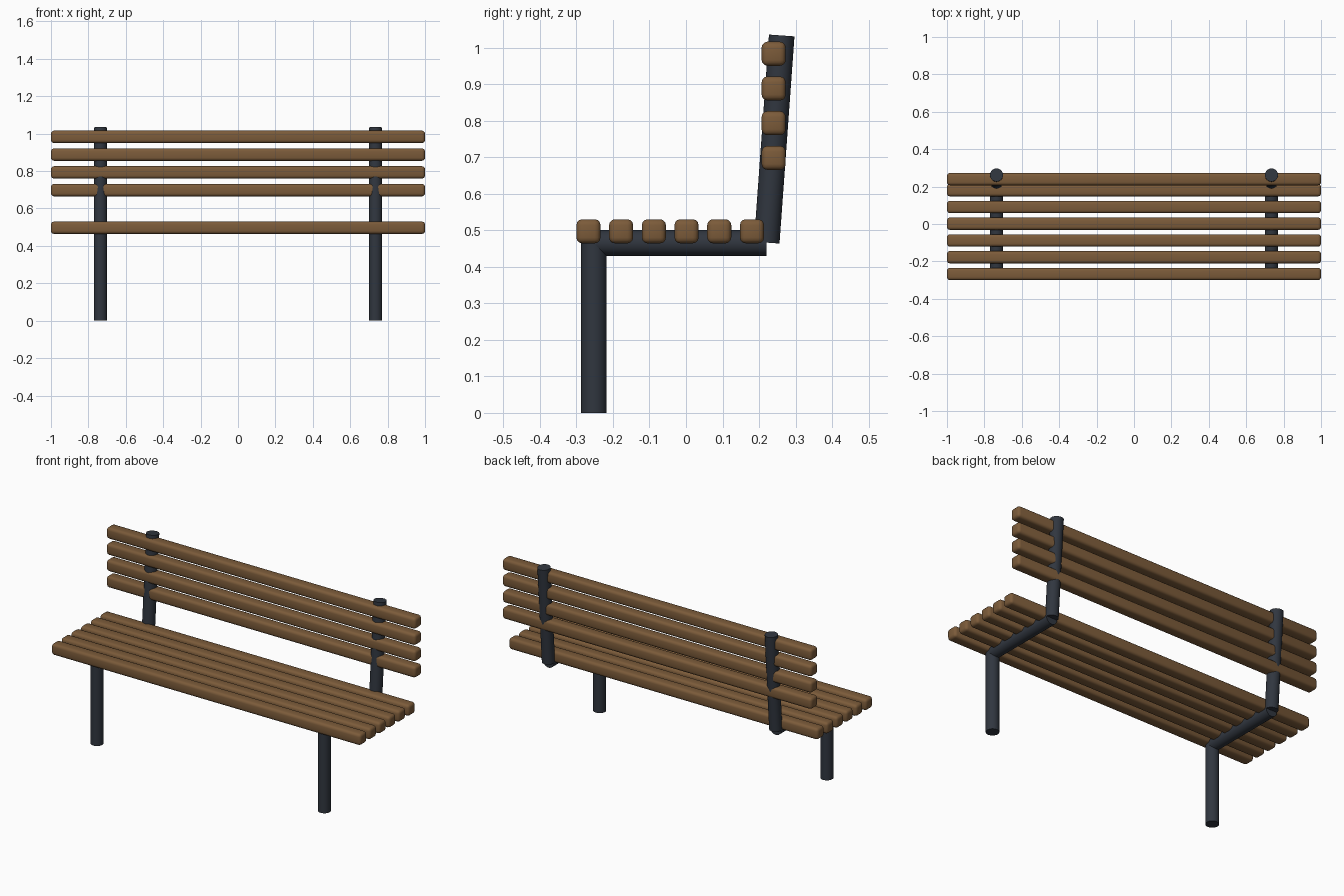
import bpy
import math
from mathutils import Vector

default = bpy.data.objects.get("Cube")
if default:
    bpy.data.objects.remove(default, do_unlink=True)


def make_material(name, color):
    mat = bpy.data.materials.new(name)
    mat.use_nodes = True
    mat.diffuse_color = color
    bsdf = mat.node_tree.nodes["Principled BSDF"]
    bsdf.inputs["Base Color"].default_value = color
    bsdf.inputs["Roughness"].default_value = 0.7
    return mat


WOOD = make_material("brown wood", (0.2, 0.105, 0.042, 1))
METAL = make_material("dark metal", (0.03, 0.037, 0.05, 1))

SLAT = 0.066      # square section of every slat
RADIUS = 0.035    # tube radius of the frame


def finish(obj, name, mat):
    obj.name = name
    obj.data.materials.append(mat)
    bpy.ops.object.shade_smooth_by_angle(angle=math.radians(40))


def slat(name, y, z):
    """Full-width square bar with rounded edges."""
    bpy.ops.mesh.primitive_cube_add(size=1, location=(0, y, z))
    obj = bpy.context.object
    obj.scale = (2, SLAT, SLAT)
    bpy.ops.object.transform_apply(location=False, rotation=False, scale=True)
    bevel = obj.modifiers.new("rounded edges", "BEVEL")
    bevel.width = 0.016
    bevel.segments = 3
    bpy.ops.object.modifier_apply(modifier=bevel.name)
    finish(obj, name, WOOD)


def tube(name, start, end):
    """Round bar running between two points."""
    a, b = Vector(start), Vector(end)
    axis = b - a
    bpy.ops.mesh.primitive_cylinder_add(
        vertices=32, radius=RADIUS, depth=axis.length, location=(a + b) / 2,
        rotation=axis.to_track_quat("Z", "Y").to_euler())
    finish(bpy.context.object, name, METAL)


# Seat slats, front to back
for i in range(6):
    slat(f"seat_slat_{i + 1}", -0.267 + i * 0.0895, 0.497)

# Backrest slats, bottom to top
for i in range(4):
    slat(f"back_slat_{i + 1}", 0.24, 0.698 + i * 0.095)

# Metal frame on each side: leg, seat rail, leaning back post
for side, x in (("left", 0.735), ("right", -0.735)):
    tube(f"{side}_leg", (x, -0.252, 0), (x, -0.252, 0.466))
    tube(f"{side}_seat_rail", (x, -0.252, 0.465), (x, 0.22, 0.465))
    tube(f"{side}_back_post", (x, 0.221, 0.466), (x, 0.262, 1.033))
